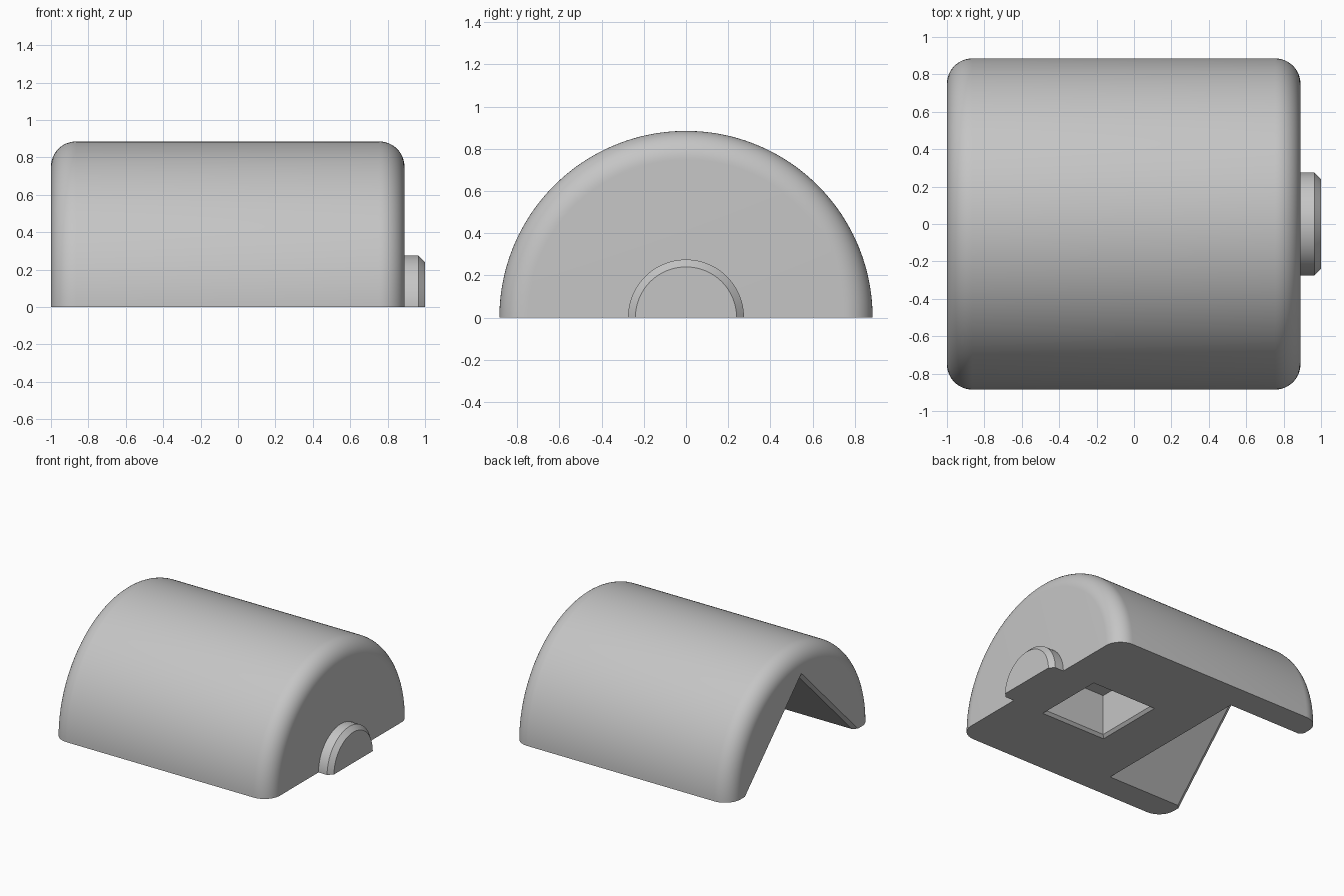
import bpy, bmesh
from math import pi, sin, cos
from mathutils import Vector

if "Cube" in bpy.data.objects:
    bpy.data.objects.remove(bpy.data.objects["Cube"])

GREY = (0.56, 0.56, 0.56, 1)
grey = bpy.data.materials.new("plain_grey")
grey.use_nodes = True
grey.diffuse_color = GREY
grey.node_tree.nodes["Principled BSDF"].inputs["Base Color"].default_value = GREY


def finish(name, bm):
    """Turn a bmesh into a named grey object."""
    bmesh.ops.recalc_face_normals(bm, faces=bm.faces)
    mesh = bpy.data.meshes.new(name)
    bm.to_mesh(mesh)
    bm.free()
    mesh.materials.append(grey)
    obj = bpy.data.objects.new(name, mesh)
    bpy.context.collection.objects.link(obj)
    return obj


def half_turned(name, profile, steps=96):
    """Spin an (x, radius) profile half way round the x axis and close its base."""
    bm = bmesh.new()
    verts = [bm.verts.new((x, r, 0)) for x, r in profile]
    edges = [bm.edges.new(pair) for pair in zip(verts, verts[1:])]
    bmesh.ops.spin(bm, geom=verts + edges, cent=(0, 0, 0), axis=(1, 0, 0),
                   angle=pi, steps=steps)
    bmesh.ops.remove_doubles(bm, verts=bm.verts, dist=1e-5)
    rim = [e for e in bm.edges if e.is_boundary]
    bmesh.ops.holes_fill(bm, edges=rim, sides=0)
    return finish(name, bm)


def loft(name, rings):
    """Closed solid through a stack of equal-sided rings."""
    bm = bmesh.new()
    loops = [[bm.verts.new(p) for p in ring] for ring in rings]
    for a, b in zip(loops, loops[1:]):
        for i in range(len(a)):
            j = (i + 1) % len(a)
            bm.faces.new((a[i], a[j], b[j], b[i]))
    bm.faces.new(loops[0])
    bm.faces.new(loops[-1])
    return finish(name, bm)


def cut(obj, cutter):
    """Subtract the cutter, then discard it."""
    mod = obj.modifiers.new("cut", 'BOOLEAN')
    mod.operation = 'DIFFERENCE'
    mod.solver = 'EXACT'
    mod.object = cutter
    bpy.context.view_layer.objects.active = obj
    bpy.ops.object.modifier_apply(modifier=mod.name)
    bpy.data.objects.remove(cutter)


def smooth(obj):
    bpy.ops.object.select_all(action='DESELECT')
    obj.select_set(True)
    bpy.context.view_layer.objects.active = obj
    bpy.ops.object.shade_smooth_by_angle(angle=pi / 6)


# Half-cylinder body with rounded ends
LEFT, RIGHT, RADIUS, ROUND = -1.0, 0.89, 0.885, 0.135
arc = [(ROUND * (1 - cos(t)), RADIUS - ROUND + ROUND * sin(t))
       for t in (i * pi / 24 for i in range(13))]
profile = ([(LEFT, 0)] + [(LEFT + d, r) for d, r in arc]
           + [(RIGHT - d, r) for d, r in reversed(arc)] + [(RIGHT, 0)])
body = half_turned("body", profile)

# Gabled notch in one end, with a chamfered mouth
cut(body, loft("notch_cutter", [
    [(x, h, 0), (x, 0, h), (x, -h, 0), (x, 0, -h)]
    for x, h in ((-1.03, 0.73), (-0.97, 0.67), (-0.34, 0.67))]))

# Square socket in the base, with a chamfered mouth
SOCKET_X = 0.33
cut(body, loft("socket_cutter", [
    [(SOCKET_X + sx * h, sy * h, z) for sx, sy in ((1, 1), (-1, 1), (-1, -1), (1, -1))]
    for z, h in ((-0.02, 0.303), (0.02, 0.263), (0.34, 0.263))]))
smooth(body)

# Chamfered half-round boss on the other end
boss = half_turned("end_boss", [(RIGHT, 0), (RIGHT, 0.275), (0.965, 0.275),
                                (1.0, 0.24), (1.0, 0)], 64)
smooth(boss)
